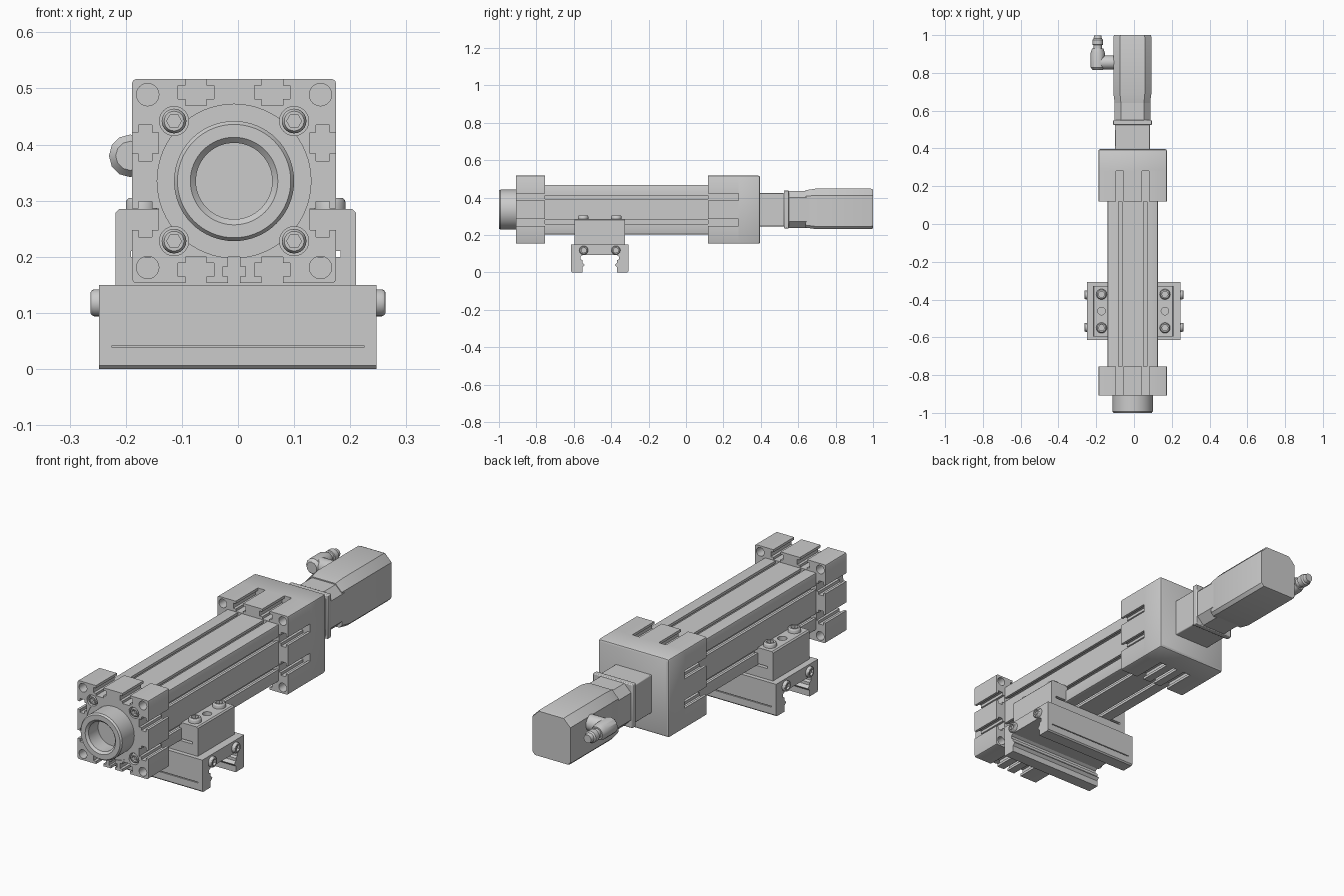
import bpy, bmesh
from math import pi, cos, sin, radians
from mathutils import Vector

if "Cube" in bpy.data.objects:
    bpy.data.objects.remove(bpy.data.objects["Cube"])

CX, CZ = -0.007, 0.335      # cylinder axis
BY = -0.461                 # carriage centre along y


def to_object(name, bm):
    bmesh.ops.recalc_face_normals(bm, faces=bm.faces)
    me = bpy.data.meshes.new(name)
    bm.to_mesh(me)
    bm.free()
    ob = bpy.data.objects.new(name, me)
    bpy.context.collection.objects.link(ob)
    return ob


def loft(name, rings):
    """Skin equal-length closed rings and cap both ends."""
    bm = bmesh.new()
    vs = [[bm.verts.new(p) for p in r] for r in rings]
    n = len(vs[0])
    for a, b in zip(vs, vs[1:]):
        for i in range(n):
            j = (i + 1) % n
            bm.faces.new((a[i], a[j], b[j], b[i]))
    bm.faces.new(vs[0])
    bm.faces.new(vs[-1])
    return to_object(name, bm)


def extrude(name, pts, sections, axis='Y', centre=(CX, CZ)):
    """Run a 2D profile along an axis; sections are (position, scale)."""
    rings = []
    for v, s in sections:
        ring = []
        for a, b in pts:
            a, b = centre[0] + (a - centre[0]) * s, centre[1] + (b - centre[1]) * s
            ring.append((a, v, b) if axis == 'Y' else (v, a, b))
        rings.append(ring)
    return loft(name, rings)


def lathe(name, rings, origin, axis, n=36):
    """Rings are (radius, height) or (radius, height, 'hex')."""
    q = Vector((0, 0, 1)).rotation_difference(Vector(axis))
    out = []
    for r in rings:
        ring = []
        for i in range(n):
            a = 2 * pi * i / n
            k = cos(pi / 6) / cos(a % (pi / 3) - pi / 6) if len(r) > 2 else 1
            ring.append(q @ Vector((r[0] * k * cos(a), r[0] * k * sin(a), r[1])) + Vector(origin))
        out.append(ring)
    return loft(name, out)


def rect(x0, x1, z0, z1):
    return [(x0, z0), (x1, z0), (x1, z1), (x0, z1)]


def box(name, x0, x1, y0, y1, z0, z1, bevel=0):
    ob = extrude(name, rect(x0, x1, z0, z1), [(y0, 1), (y1, 1)])
    if bevel:
        m = ob.modifiers.new("bevel", 'BEVEL')
        m.width, m.segments = bevel, 2
    return ob


def cut(ob, cutter):
    m = ob.modifiers.new("cut", 'BOOLEAN')
    m.operation, m.solver, m.object = 'DIFFERENCE', 'EXACT', cutter
    bpy.context.view_layer.objects.active = ob
    bpy.ops.object.modifier_apply(modifier=m.name)
    bpy.data.objects.remove(cutter)


def screw(name, r, h, origin, axis):
    lathe(name, [(r, -0.01), (r, h * 0.6), (r * 0.93, h * 0.85), (r * 0.8, h),
                 (r * 0.6, h, 'hex'), (r * 0.6, h * 0.3, 'hex')], origin, axis, 24)


def slotted(h, sides, corner=0.008):
    """Square outline with stepped slots; sides: bottom, right, top, left."""
    pts = []
    for k, slots in enumerate(sides):
        loc = [(-h, corner), (-h + corner * 0.3, corner * 0.3), (-h + corner, 0)]
        for o, steps in slots:
            left = []
            for half, d0, d1 in steps:
                left += [(-half, d0), (-half, d1)]
            loc += [(o + t, d) for t, d in left] + [(o - t, d) for t, d in reversed(left)]
        for t, d in loc:
            x, z = t, -h + d
            for _ in range(k):
                x, z = -z, x
            pts.append((CX + x, CZ + z))
    return pts


# slot shapes: (half width, start depth, end depth)
tslot = [(0.019, 0, 0.012), (0.032, 0.012, 0.036), (0.019, 0.036, 0.047)]
small = [(0.011, 0, 0.012), (0.020, 0.012, 0.030), (0.011, 0.030, 0.047)]
groove = [(0.010, 0, 0.012), (0.018, 0.012, 0.030)]
pair = [(-0.068, tslot), (0.068, tslot)]
block_sides = [[pair[0], (0, small), pair[1]], pair, pair, pair]

# square ends
block = slotted(0.182, block_sides)
front = extrude("front_end_block", block, [(-0.908, 1), (-0.755, 1)])
rear = extrude("rear_end_block_slotted", block, [(0.118, 1), (0.282, 1)])
extrude("rear_end_block_solid", slotted(0.182, [[]] * 4),
        [(0.28, 1), (0.386, 1), (0.393, 0.985), (0.396, 0.955)])
cut(front, lathe("recess", [(0.137, 0), (0.137, 0.026)], (CX, -0.93, CZ), (0, 1, 0), 64))
for sx in (-1, 1):
    for sz in (-1, 1):
        x, z = CX + sx * 0.154, CZ + sz * 0.154
        cut(front, lathe("hole", [(0.020, 0), (0.020, 0.3)], (x, -1, z), (0, 1, 0), 24))
        cut(rear, lathe("hole", [(0.020, 0), (0.020, 0.1)], (x, 0.08, z), (0, 1, 0), 24))
        x, z = CX + sx * 0.107, CZ + sz * 0.107
        cut(front, lathe("bore", [(0.026, 0), (0.026, 0.05)], (x, -0.93, z), (0, 1, 0), 24))
        screw("front_block_screw", 0.022, 0.028, (x, -0.878, z), (0, -1, 0))

# cylinder barrel
gp = [(-0.066, groove), (0.066, groove)]
extrude("barrel_profile", slotted(0.133, [gp] * 4, 0.006), [(-0.76, 1), (0.125, 1)])

# hollow rod nose
lathe("rod_nose", [(0.107, 0), (0.107, 0.102), (0.101, 0.110), (0.078, 0.110),
                   (0.068, 0.100), (0.068, 0.03)], (CX, -0.89, CZ), (0, -1, 0), 64)

# motor
box("motor_coupling", -0.100, 0.085, 0.39, 0.526, 0.246, 0.423, 0.004)
box("motor_flange", -0.110, 0.094, 0.524, 0.55, 0.235, 0.438, 0.004)


def chamfered(x0, x1, z0, z1, lo, hi):
    return [(x0 + lo, z0), (x1 - lo, z0), (x1, z0 + lo), (x1, z1 - hi),
            (x1 - hi, z1), (x0 + hi, z1), (x0, z1 - hi), (x0, z0 + lo)]


extrude("motor_body", chamfered(-0.103, 0.088, 0.238, 0.434, 0.035, 0.035),
        [(0.548, 1), (0.70, 1)])
extrude("motor_shell", chamfered(-0.109, 0.092, 0.232, 0.447, 0.014, 0.035),
        [(0.64, 0.93), (0.69, 1), (0.99, 1), (1.0, 0.97)])

# elbow plug on the motor side
PZ = 0.38
lathe("plug_socket", [(0.036, 0), (0.036, 0.075), (0.030, 0.09)],
      (-0.10, 0.855, PZ), (-1, 0, 0), 24)
lathe("plug_elbow", [(0.026, 0), (0.038, 0.014), (0.038, 0.09), (0.030, 0.115)],
      (-0.192, 0.815, PZ), (0, 1, 0), 12)
lathe("plug_cable_gland", [(0.023, 0), (0.023, 0.022), (0.028, 0.024), (0.028, 0.05),
                           (0.022, 0.056), (0.019, 0.073)], (-0.192, 0.925, PZ), (0, 1, 0), 24)

# channel-shaped mounting base
half = [(0.154, 0.15), (0.154, 0.006), (0.148, 0), (0.092, 0), (0.092, 0.028), (0.080, 0.040),
        (0.092, 0.052), (0.092, 0.065), (0.104, 0.070), (0.104, 0.084), (0.092, 0.092)]
base_pts = [(BY + a, z) for a, z in half] + [(BY - a, z) for a, z in reversed(half)]
base = extrude("mounting_base", base_pts, [(-0.248, 1), (0.247, 1)], 'X')
for s in (-1, 1):
    y = BY + s * 0.154
    cut(base, box("line", -0.225, 0.225, y - 0.005, y + 0.005, 0.038, 0.042))

# carriage plate, side clamps and their screws
box("carriage_plate", -0.218, 0.210, BY - 0.134, BY + 0.134, 0.149, 0.2)
clamp = [(0.12, 0.21), (0.187, 0.21), (0.187, 0.199), (0.214, 0.199),
         (0.214, 0.279), (0.208, 0.285), (0.12, 0.285)]
for s in (-1, 1):
    side = extrude("side_clamp", [(-0.004 + s * a, z) for a, z in clamp],
                   [(BY - 0.134, 1), (BY + 0.134, 1)])
    x = -0.004 + s * 0.168
    cut(side, lathe("hole", [(0.020, 0), (0.020, 0.06)], (x, BY, 0.24), (0, 0, 1), 24))
    for t in (-1, 1):
        screw("clamp_screw", 0.028, 0.021, (x, BY + t * 0.089, 0.284), (0, 0, 1))
        screw("base_end_screw", 0.024, 0.015, (s * 0.2475, BY + t * 0.086, 0.118), (s, 0, 0))

# smooth round surfaces, keep hard edges
for ob in bpy.data.objects:
    ob.select_set(True)
    bpy.context.view_layer.objects.active = ob
bpy.ops.object.shade_smooth_by_angle(angle=radians(30))
